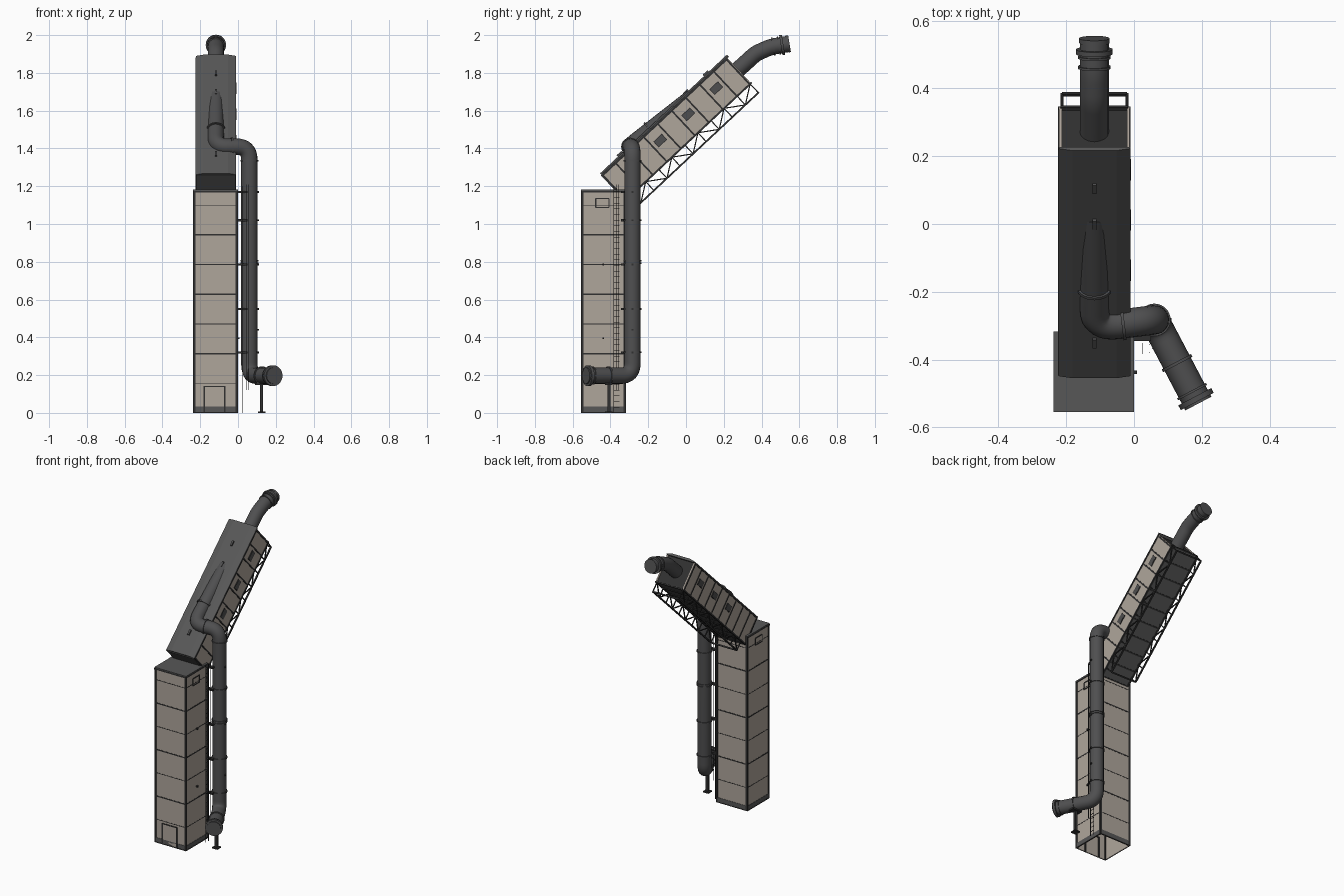
import bpy, bmesh, math
from mathutils import Matrix, Vector as V

if "Cube" in bpy.data.objects:
    bpy.data.objects.remove(bpy.data.objects["Cube"])


def mat(name, c):
    m = bpy.data.materials.new(name)
    m.diffuse_color = (*c, 1)
    m.use_nodes = True
    m.node_tree.nodes["Principled BSDF"].inputs["Base Color"].default_value = m.diffuse_color
    return m


TAN = mat("tan panel", (0.43, 0.38, 0.33))
DARK = mat("dark frame", (0.03, 0.03, 0.03))
ROOF = mat("roof grey", (0.095, 0.095, 0.095))
PIPE = mat("pipe grey", (0.078, 0.078, 0.08))
I4 = Matrix.Identity(4)


def finish(name, bm, m, smooth=False):
    me = bpy.data.meshes.new(name)
    bmesh.ops.recalc_face_normals(bm, faces=bm.faces)
    bm.to_mesh(me)
    bm.free()
    me.materials.append(m)
    ob = bpy.data.objects.new(name, me)
    bpy.context.collection.objects.link(ob)
    if smooth:
        smooth_ob(ob)
    return ob


def smooth_ob(ob):
    bpy.ops.object.select_all(action='DESELECT')
    ob.select_set(True)
    bpy.context.view_layer.objects.active = ob
    bpy.ops.object.shade_smooth_by_angle(angle=math.radians(35))


def boxes(name, items, m, M=I4):
    """items: (low corner, high corner) pairs"""
    bm = bmesh.new()
    for lo, hi in items:
        lo, hi = V(lo), V(hi)
        bmesh.ops.create_cube(bm, size=1, matrix=M @ Matrix.Translation((lo + hi) / 2)
                              @ Matrix.Diagonal((*(hi - lo), 1)))
    return finish(name, bm, m)


def bars(name, items, w, m, M=I4):
    """square bars between point pairs"""
    bm = bmesh.new()
    for p, q in items:
        p, q = V(p), V(q)
        d = q - p
        R = d.to_track_quat('Z', 'Y').to_matrix().to_4x4()
        bmesh.ops.create_cube(bm, size=1, matrix=M @ Matrix.Translation((p + q) / 2) @ R
                              @ Matrix.Diagonal((w, w, d.length, 1)))
    return finish(name, bm, m)


def rings(name, items, m):
    """flange discs: (centre, axis, radius, thickness)"""
    bm = bmesh.new()
    for c, d, r, t in items:
        R = V(d).to_track_quat('Z', 'Y').to_matrix().to_4x4()
        bmesh.ops.create_cone(bm, cap_ends=True, segments=32, radius1=r, radius2=r, depth=t,
                              matrix=Matrix.Translation(c) @ R)
    return finish(name, bm, m, True)


def tube(name, pts, r, bend, m):
    """round pipe along a path with rounded corners"""
    pts = [V(p) for p in pts]
    path = [pts[0]]
    for a, b, c in zip(pts, pts[1:], pts[2:]):
        s, e = b + (a - b).normalized() * bend, b + (c - b).normalized() * bend
        for i in range(9):
            t = i / 8
            path.append(s * (1 - t) ** 2 + b * 2 * t * (1 - t) + e * t * t)
    path.append(pts[-1])
    cu = bpy.data.curves.new(name, 'CURVE')
    cu.dimensions = '3D'
    cu.bevel_depth, cu.bevel_resolution, cu.use_fill_caps = r, 6, True
    sp = cu.splines.new('POLY')
    sp.points.add(len(path) - 1)
    for p, co in zip(sp.points, path):
        p.co = (*co, 1)
    tmp = bpy.data.objects.new("tmp", cu)
    bpy.context.collection.objects.link(tmp)
    dg = bpy.context.evaluated_depsgraph_get()
    me = bpy.data.meshes.new_from_object(tmp.evaluated_get(dg))
    bpy.data.objects.remove(tmp)
    me.materials.clear()
    me.materials.append(m)
    ob = bpy.data.objects.new(name, me)
    bpy.context.collection.objects.link(ob)
    smooth_ob(ob)


# ---- tower: open-bottomed shell
X0, X1, Y0, Y1, H = -0.234, -0.003, -0.552, -0.321, 1.18
CX = -0.117
boxes("tower_walls_front_back", [((X0, y, 0), (X1, y + 0.004, H - 0.01)) for y in (Y0, Y1 - 0.004)], TAN)
boxes("tower_walls_sides", [((x, Y0, 0), (x + 0.004, Y1, H - 0.01)) for x in (X0, X1 - 0.004)], TAN)
boxes("tower_roof", [((X0 - 0.003, Y0 - 0.003, H - 0.006), (X1 + 0.003, Y1 + 0.003, H + 0.002))], ROOF)


def belt(z0, z1, e):
    """four thin strips round the tower"""
    return [((X0 - e, Y0 - e, z0), (X1 + e, Y0 + 0.001, z1)), ((X0 - e, Y1 - 0.001, z0), (X1 + e, Y1 + e, z1)),
            ((X0 - e, Y0, z0), (X0 + 0.001, Y1, z1)), ((X1 - 0.001, Y0, z0), (X1 + e, Y1, z1))]


seams = []
for i in range(7):
    h = 0.004 if i % 2 else 0.002
    seams += belt(0.157 * (i + 1) - h, 0.157 * (i + 1) + h, 0.0012)
boxes("tower_panel_seams", seams, DARK)
boxes("tower_plinth", belt(0.006, 0.034, 0.002), ROOF)
boxes("tower_edge_frames", belt(0, 0.006, 0.003) + belt(H - 0.013, H - 0.004, 0.0035), DARK)
w = 0.013
boxes("tower_corner_posts", [((x, y, 0), (x + w, y + w, H)) for x in (X0 - 0.003, X1 + 0.003 - w)
                             for y in (Y0 - 0.003, Y1 + 0.003 - w)], DARK)

# door and hatches
boxes("door_panel", [((-0.178, Y0 - 0.002, 0.005), (-0.07, Y0, 0.14))], TAN)
boxes("door_frame", [((x - 0.004, Y0 - 0.003, 0), (x + 0.004, Y0 + 0.01, 0.142)) for x in (-0.178, -0.07)]
      + [((-0.181, Y0 - 0.003, 0.136), (-0.067, Y0 + 0.01, 0.143))], DARK)
hatch = []
for x in (X0, X1):
    a, b, c, d = -0.478, -0.408, 1.088, 1.135
    q = [(x, a, c), (x, b, c), (x, b, d), (x, a, d)]
    hatch += [(q[i], q[(i + 1) % 4]) for i in range(4)]
bars("hatch_frames", hatch, 0.006, DARK)
boxes("wall_handles", [((X1, -0.443, z), (X1 + 0.012, -0.433, z + 0.01)) for z in (0.39, 0.78)], DARK)

# ---- inclined housing, built in its own tilted frame (y along slope, z out of roof)
ang = math.radians(43.1)
M = Matrix.Translation((CX, -0.456, 1.263)) @ Matrix.Rotation(ang, 4, 'X')
L, D, W = 0.914, 0.194, 0.1
bay = L / 9
boxes("housing_sides", [((s * W - 0.004, 0.004, -D), (s * W + 0.004, L, -0.008)) for s in (-1, 1)], TAN, M)
boxes("housing_lower_end", [((-W, 0, -D), (W, 0.008, -0.008))], ROOF, M)
boxes("housing_upper_end", [((-W, L - 0.012, -D), (W, L - 0.006, -0.008))], DARK, M)
boxes("housing_floor", [((-W, 0, -D), (W, L, -D + 0.006))], ROOF, M)

# shallow roof with sloped shoulders
bm = bmesh.new()
prof = [(-W - 0.006, -0.012), (-W - 0.006, -0.006), (-0.065, 0.003), (0.065, 0.003), (W + 0.006, -0.006), (W + 0.006, -0.012)]
f = bm.faces.new([bm.verts.new(M @ V((x, 0.004, z))) for x, z in prof])
ext = bmesh.ops.extrude_face_region(bm, geom=[f])
bmesh.ops.translate(bm, verts=[g for g in ext['geom'] if isinstance(g, bmesh.types.BMVert)],
                    vec=M.to_3x3() @ V((0, L + 0.006, 0)))
finish("housing_roof", bm, ROOF)

ribs, edge, wf, wp = [], [], [], []
for s in (-1, 1):
    x = s * (W + 0.002)
    ribs += [((x, i * bay, -D), (x, i * bay, -0.01)) for i in range(1, 9)]
    edge += [((x, 0.004, -D), (x, L, -D)), ((x, 0.004, -0.014), (x, L, -0.014)),
             ((x, 0.008, -D), (x, 0.008, -0.01)), ((x, L - 0.009, -D), (x, L - 0.009, -0.01))]
    for i in (3, 5, 7):
        u, v, x = (i + 0.5) * bay, -0.088, s * (W + 0.004)
        wf.append(((x - 0.003, u - 0.031, v - 0.021), (x + 0.003, u + 0.031, v + 0.021)))
        wp.append(((x - 0.004, u - 0.027, v - 0.017), (x + 0.004, u + 0.027, v + 0.017)))
ribs += [((-W, i * bay, -D), (W, i * bay, -D)) for i in range(10)]
bars("housing_ribs", ribs, 0.009, DARK, M)
bars("housing_edge_frame", edge, 0.01, DARK, M)
boxes("window_frames", wf, DARK, M)
boxes("window_plates", wp, PIPE, M)
boxes("roof_lugs", [((-0.006, u - 0.017, 0), (0.006, u + 0.017, 0.013)) for u in (0.15, 0.63, 0.775)], PIPE, M)

# truss under the housing
truss, chord = [], []
T, TX, st = -D - 0.064, 0.096, 0.056
tb = (L - 0.006 - st) / 9
for s in (-1, 1):
    x = s * TX
    chord.append(((x, st, T), (x, L - 0.006, T)))
    for i in range(10):
        y = st + i * tb
        truss.append(((x, y, -D), (x, y, T)))
        if i < 9:
            z0, z1 = (-D, T) if i % 2 else (T, -D)
            truss.append(((x, y, z0), (x, y + tb, z1)))
chord += [((-TX, y, T), (TX, y, T)) for y in (st, L - 0.006)]
bars("truss_chords", chord, 0.009, DARK, M)
bars("truss_web", truss, 0.006, DARK, M)

# ---- outlet pipe at the top
tube("outlet_pipe", [(CX, 0.24, 1.785), (CX, 0.37, 1.903), (CX, 0.45, 1.938), (CX, 0.546, 1.954)], 0.043, 0.025, PIPE)
od = V((0, 0.985, 0.165))
oe = V((CX, 0.546, 1.954))
rings("outlet_flanges", [(oe - od * 0.038, od, 0.054, 0.014), (oe - od * 0.085, od, 0.048, 0.007),
                         (oe - od * 0.055, od, 0.048, 0.007), (oe - od * 0.005, od, 0.045, 0.014)], PIPE)

# ---- large supply pipe: inlet, riser, crossover, entry into roof
P = V((0.06, -0.283, 0))
inlet, corner = V((0.19, -0.53, 0.197)), V((CX, -0.305, 1.408))
tube("supply_pipe", [inlet, P + V((0, 0, 0.197)), P + V((0, 0, 1.41)), corner, corner + V((0, 0.335, 0.262))],
     0.0435, 0.07, PIPE)
up = V((0, 0, 1))
idr = V((inlet.x - P.x, inlet.y - P.y, 0)).normalized()
sl = V((0, 0.335, 0.262)).normalized()
rings("supply_flanges",
      [(P + up * z, up, 0.048, t) for z, t in ((1.335, .007), (1.02, .008), (.806, .007), (.792, .007),
                                               (.55, .008), (.32, .008))]
      + [(inlet - idr * 0.015, idr, 0.055, 0.016), (inlet - idr * 0.04, idr, 0.048, 0.007),
         (inlet - idr * 0.135, idr, 0.049, 0.009),
         (corner + sl * 0.145, sl, 0.05, 0.009), (V((-0.032, -0.295, 1.409)), (1, 0.12, 0), 0.048, 0.009)], PIPE)
boxes("pipe_brackets", [((X1, -0.345, z - 0.006), (0.05, -0.325, z + 0.006)) for z in (.32, .55, .785, 1.02, 1.17)]
      + [((0.1, -0.288, z - 0.005), (0.11, -0.278, z + 0.005)) for z in (.32, .44, .55, .785, 1.02, 1.17)], DARK)

# pipe support leg
sx, sy = 0.125, -0.408
boxes("support_leg", [((sx - 0.008, sy - 0.008, 0), (sx + 0.008, sy + 0.008, 0.155)),
                      ((sx - 0.02, sy - 0.02, 0), (sx + 0.02, sy + 0.02, 0.008)),
                      ((sx - 0.035, sy - 0.02, 0.148), (sx + 0.035, sy + 0.02, 0.158))], DARK)

# ---- slim ladder with safety cage uprights
lx, ya, yb = 0.026, -0.383, -0.352
lad = [((lx, y, 0), (lx, y, 1.2)) for y in (ya, yb)]
lad += [((lx, ya, 0.03 + i * 0.03), (lx, yb, 0.03 + i * 0.03)) for i in range(39)]
arc = [(lx + 0.028 * math.sin(math.pi * i / 4), (ya + yb) / 2 - 0.0155 * math.cos(math.pi * i / 4)) for i in range(5)]
lad += [((x, y, 0.12), (x, y, 1.21)) for x, y in arc[1:4]]
bars("ladder_and_cage", lad, 0.0025, DARK)
